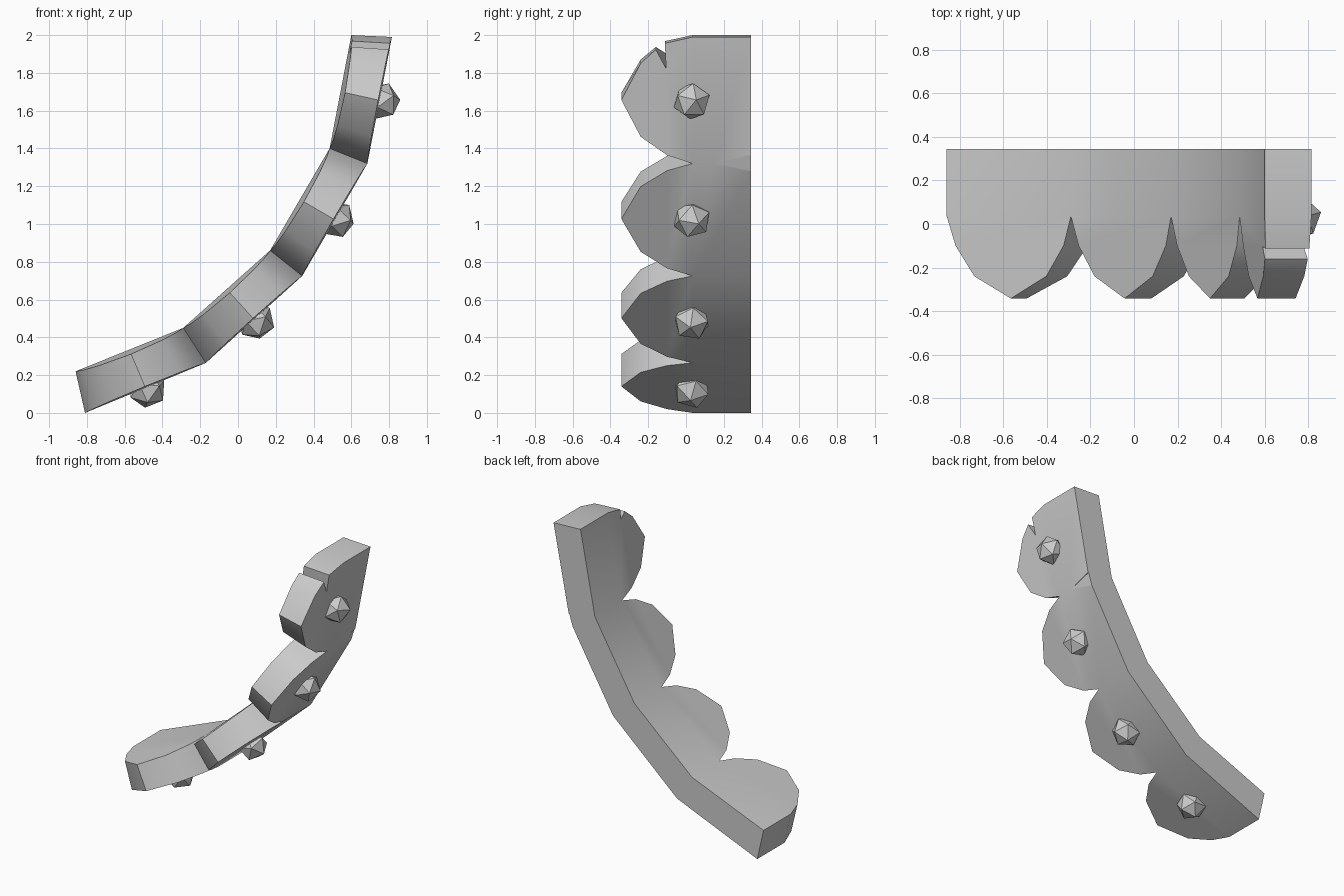
import bpy, bmesh
from mathutils import Vector

if "Cube" in bpy.data.objects:
    bpy.data.objects.remove(bpy.data.objects["Cube"])

# Side profile of the bent plate: inner (upper) and outer (lower) corners as x, z
INNER = [(-.86, .22), (-.29, .45), (.17, .86), (.485, 1.40), (.60, 2.0)]
OUTER = [(-.81, 0), (-.17, .265), (.34, .725), (.685, 1.32), (.815, 1.99)]
BACK, ROOT, TIP = .345, .035, -.342

# Scalloped front edge of one segment: position along it, y
SCALLOP = [(0, ROOT), (.065, -.10), (.21, -.24), (.5, TIP), (.79, -.24), (.935, -.10), (1, ROOT)]
# Last scallop has a V-shaped nick
NICKED_OUT = SCALLOP[:5] + [(.90, -.16), (.75, -.105), (.95, -.112), (1, ROOT)]
NICKED_IN = SCALLOP[:5] + [(.90, -.16), (.84, -.105), (.95, -.112), (1, ROOT)]


def point(line, i, t, y, taper):
    a, b = Vector(line[i]), Vector(line[i + 1])
    d = (b - a).normalized()
    p = a.lerp(b, t) + Vector((d.y, -d.x)) * taper * max(0, ROOT - y) / (ROOT - TIP)
    return (p.x, y, p.y)


def finish(bm, name):
    me = bpy.data.meshes.new(name)
    bm.to_mesh(me)
    bm.free()
    ob = bpy.data.objects.new(name, me)
    bpy.context.collection.objects.link(ob)
    return ob


# Scalloped plate
bm = bmesh.new()


def face(*pts):
    bm.faces.new([bm.verts.new(p) for p in pts])


for i in range(4):
    sides = []
    for line, taper, nick in ((INNER, .025, NICKED_IN), (OUTER, -.008, NICKED_OUT)):
        edge = [point(line, i, t, y, taper) for t, y in (nick if i == 3 else SCALLOP)]
        b0, b1 = (point(line, i, t, BACK, 0) for t in (0, 1))
        face(b0, b1, edge[-1], edge[0])
        face(*edge)
        sides.append((edge, b0, b1))
    (ei, i0, i1), (eo, o0, o1) = sides
    for k in range(len(ei) - 1):
        face(ei[k], ei[k + 1], eo[k + 1], eo[k])
    face(i0, i1, o1, o0)
    if i == 0:
        face(i0, o0, eo[0], ei[0])
    if i == 3:
        face(i1, o1, eo[-1], ei[-1])
bmesh.ops.remove_doubles(bm, verts=bm.verts, dist=.0005)
bmesh.ops.triangulate(bm, faces=[f for f in bm.faces if len(f.verts) > 4])
bmesh.ops.recalc_face_normals(bm, faces=bm.faces)
plate = finish(bm, "scalloped_plate")

# Small tapered chip in the rear edge of the upper bend
bm = bmesh.new()
for p in [(.685, .15, 1.32), (.655, .36, 1.262), (.69, .36, 1.37),
          (.80, .15, 1.27), (.80, .36, 1.20), (.80, .36, 1.37)]:
    bm.verts.new(p)
bmesh.ops.convex_hull(bm, input=bm.verts)
bmesh.ops.recalc_face_normals(bm, faces=bm.faces)
cutter = finish(bm, "chip_cutter")
cutter.hide_render = True
cutter.hide_set(True)
mod = plate.modifiers.new("chip", 'BOOLEAN')
mod.operation = 'DIFFERENCE'
mod.solver = 'EXACT'
mod.object = cutter

# Faceted studs on the outer face
for n, (x, z) in enumerate([(-.48, .125), (.095, .485), (.52, 1.025), (.76, 1.65)]):
    bpy.ops.mesh.primitive_ico_sphere_add(subdivisions=1, radius=.102, location=(x, .03, z),
                                          rotation=(.3 + n, .5 * n, .4))
    bpy.context.object.name = f"stud_{n + 1}"

# Soft shading across the gentle bends only
bpy.ops.object.select_all(action='DESELECT')
plate.select_set(True)
bpy.context.view_layer.objects.active = plate
bpy.ops.object.shade_smooth_by_angle(angle=.5)
